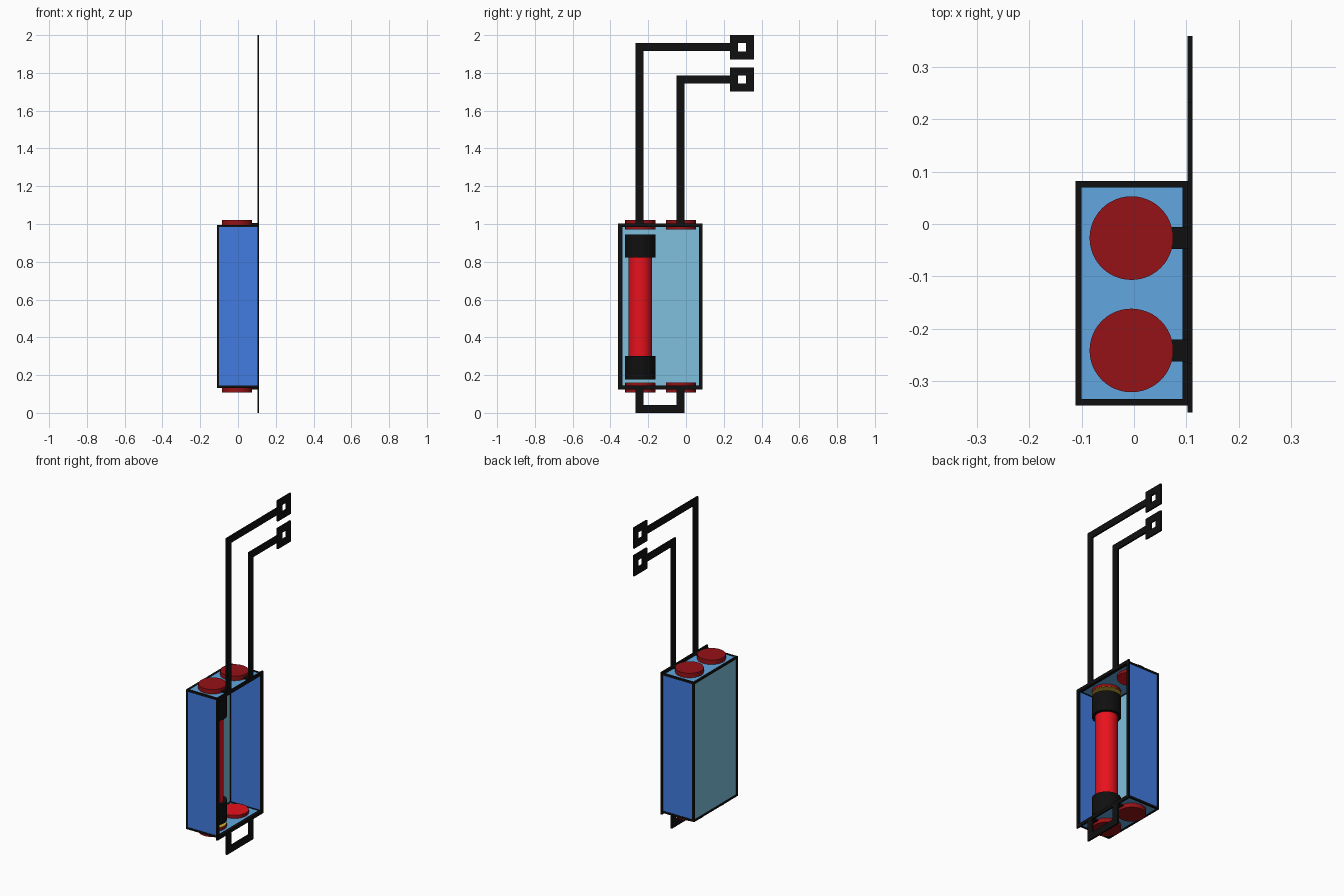
import bpy, bmesh
from mathutils import Vector

if "Cube" in bpy.data.objects:
    bpy.data.objects.remove(bpy.data.objects["Cube"])


def material(name, rgb):
    m = bpy.data.materials.new(name)
    m.diffuse_color = (*rgb, 1)
    m.use_nodes = True
    m.node_tree.nodes["Principled BSDF"].inputs["Base Color"].default_value = m.diffuse_color
    return m


BLACK = material("black", (0.005, 0.005, 0.005))
BLUE = material("side_blue", (0.055, 0.2, 0.75))
SKY = material("end_blue", (0.12, 0.39, 0.75))
CYAN = material("back_cyan", (0.21, 0.53, 0.73))
RED = material("red", (0.8, 0.006, 0.012))
DARK = material("dark_red", (0.3, 0.006, 0.008))
GOLD = material("gold", (0.6, 0.42, 0.03))


def finish(name, bm, mat):
    bmesh.ops.recalc_face_normals(bm, faces=bm.faces)
    mesh = bpy.data.meshes.new(name)
    bm.to_mesh(mesh)
    bm.free()
    mesh.materials.append(mat)
    ob = bpy.data.objects.new(name, mesh)
    bpy.context.collection.objects.link(ob)
    return ob


def box(name, lo, hi, mat):
    bm = bmesh.new()
    bmesh.ops.create_cube(bm, size=1)
    for v in bm.verts:
        v.co = [a + (c + 0.5) * (b - a) for a, b, c in zip(lo, hi, v.co)]
    return finish(name, bm, mat)


def cylinder(name, y, z0, z1, r, mat):
    bpy.ops.mesh.primitive_cylinder_add(vertices=48, radius=r, depth=z1 - z0,
                                        location=(-0.005, y, (z0 + z1) / 2))
    ob = bpy.context.object
    ob.name = name
    ob.data.materials.append(mat)
    bpy.ops.object.shade_smooth_by_angle()


def ribbon(name, pts, width, closed=False):
    """Flat mitred strip in the y-z plane, following pts."""
    bm = bmesh.new()
    pts = [Vector(p) for p in pts]
    n = len(pts)
    rings = []
    for i, p in enumerate(pts):
        a = p - pts[i - 1] if closed or i else pts[1] - p
        b = pts[(i + 1) % n] - p if closed or i < n - 1 else a
        na, nb = (Vector((-d.y, d.x)).normalized() for d in (a, b))
        off = (na + nb) / (1 + na.dot(nb)) * width / 2
        rings.append([bm.verts.new((x, *(p + s * off)))
                      for x, s in ((0.102, -1), (0.102, 1), (0.112, 1), (0.112, -1))])
    for i in range(n if closed else n - 1):
        r, q = rings[i], rings[(i + 1) % n]
        for k in range(4):
            bm.faces.new((r[k], r[(k + 1) % 4], q[(k + 1) % 4], q[k]))
    if not closed:
        bm.faces.new(rings[0])
        bm.faces.new(rings[-1])
    return finish(name, bm, BLACK)


def rect(y0, y1, z0, z1):
    return [(y0, z0), (y1, z0), (y1, z1), (y0, z1)]


# Open-fronted case of thin panels
X0, X1, Y0, Y1, Z0, Z1 = -0.109, 0.102, -0.344, 0.079, 0.135, 0.992
T = 0.005
box("back_panel", (X0, Y0, Z0), (X0 + T, Y1, Z1), CYAN)
box("near_side_panel", (X0 + T, Y0, Z0), (X1, Y0 + T, Z1), BLUE)
box("far_side_panel", (X0 + T, Y1 - T, Z0), (X1, Y1, Z1), BLUE)
box("bottom_panel", (X0 + T, Y0 + T, Z0), (X1, Y1 - T, Z0 + T), SKY)
box("top_panel", (X0 + T, Y0 + T, Z1 - T), (X1, Y1 - T, Z1), SKY)

# Black edging along the case edges
E, O = 0.009, 0.003
ylim = {"near": (Y0 - O, Y0 + E), "far": (Y1 - E, Y1 + O)}
zlim = {"bottom": (Z0 - O, Z0 + E), "top": (Z1 - E, Z1 + O)}
xlim = {"back": (X0 - O, X0 + E), "front": (X1 - E, X1)}
for yn, (ya, yb) in ylim.items():
    box(f"{yn}_back_edge", (X0 - O, ya, Z0 + E), (X0 + E, yb, Z1 - E), BLACK)
    for zn, (za, zb) in zlim.items():
        box(f"{yn}_{zn}_edge", (X0 - O, ya, za), (X1, yb, zb), BLACK)
for xn, (xa, xb) in xlim.items():
    for zn, (za, zb) in zlim.items():
        box(f"{xn}_{zn}_edge", (xa, Y0 + E, za), (xb, Y1 - E, zb), BLACK)
ribbon("front_frame", rect(-0.351, 0.078, 0.134, 0.993), 0.02, True)

# Terminals at both ends of each bay, with inner contacts and tabs to the wires
LEFT, RIGHT = -0.242, -0.027
for side, y, contact in (("left", LEFT, GOLD), ("right", RIGHT, RED)):
    cylinder(f"{side}_top_terminal", y, 0.972, 1.02, 0.08, DARK)
    cylinder(f"{side}_bottom_terminal", y, 0.108, 0.158, 0.08, DARK)
    cylinder(f"{side}_top_contact", y, 0.970, 0.973, 0.079, contact)
    cylinder(f"{side}_bottom_contact", y, 0.157, 0.16, 0.079, contact)
    box(f"{side}_top_tab", (0.06, y - 0.021, 0.994), (0.104, y + 0.021, 1.004), BLACK)
    box(f"{side}_bottom_tab", (0.06, y - 0.021, 0.123), (0.104, y + 0.021, 0.133), BLACK)

# Cell in the left bay
cylinder("cell_body", LEFT, 0.2, 0.92, 0.063, RED)
cylinder("cell_top_cap", LEFT, 0.822, 0.945, 0.081, BLACK)
cylinder("cell_bottom_cap", LEFT, 0.178, 0.302, 0.081, BLACK)

# Flat wires ending in square connectors
W = 0.042
for side, y, z in (("left", -0.246, 1.936), ("right", -0.029, 1.765)):
    ribbon(f"{side}_wire", [(y, 1.003), (y, z), (0.232, z)], W)
    ribbon(f"{side}_connector", rect(0.253, 0.339, z - 0.043, z + 0.043), W, True)
ribbon("bottom_link_wire", [(-0.246, 0.124), (-0.246, 0.021), (-0.029, 0.021), (-0.029, 0.124)], W)
